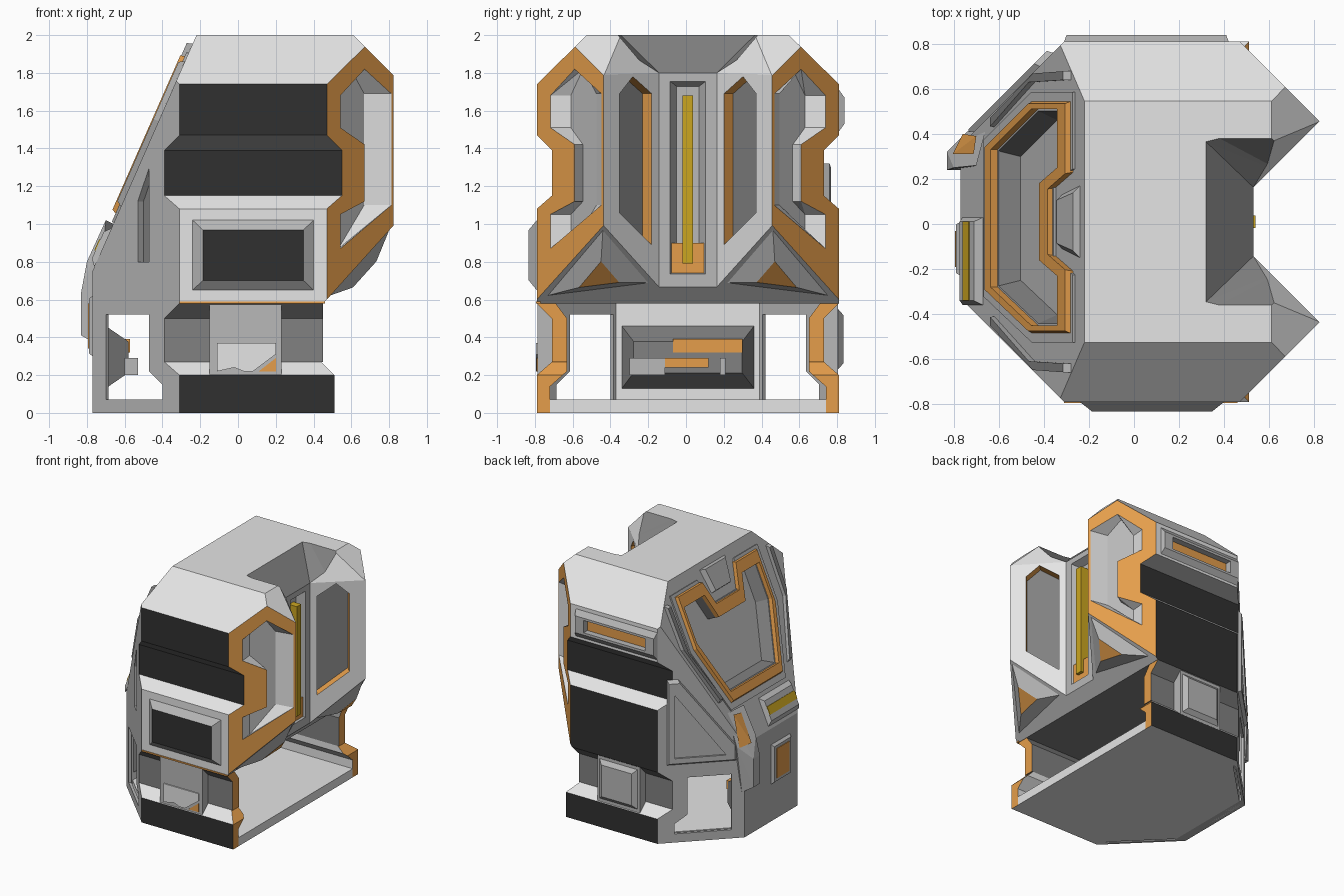
import bpy, bmesh
from mathutils import Vector as V

if "Cube" in bpy.data.objects:
    bpy.data.objects.remove(bpy.data.objects["Cube"])

# ---- colours: every object shares the same slot order ----
COLORS = {"light_grey": (.78, .78, .78), "mid_grey": (.48, .48, .48), "charcoal": (.03, .03, .03),
          "orange": (.78, .34, .07), "yellow": (.60, .38, .015), "steel_grey": (.22, .22, .22)}
MATS = []
for n, c in COLORS.items():
    m = bpy.data.materials.new(n)
    m.diffuse_color = (*c, 1)
    m.use_nodes = True
    m.node_tree.nodes["Principled BSDF"].inputs["Base Color"].default_value = m.diffuse_color
    MATS.append(m)
LIGHT, MID, BLACK, ORANGE, YELLOW, STEEL = range(6)
CY = .01  # the body is symmetric about this y


def finish(name, bm):
    bmesh.ops.recalc_face_normals(bm, faces=bm.faces)
    me = bpy.data.meshes.new(name)
    bm.to_mesh(me)
    bm.free()
    for m in MATS:
        me.materials.append(m)
    ob = bpy.data.objects.new(name, me)
    ob.location.y = CY
    bpy.context.collection.objects.link(ob)
    return ob


def panel(name, pts, vec, shrink=(1, 1, 1), side=LIGHT, cap=None):
    """Polygon extruded along vec, its far end scaled about the centre."""
    bm = bmesh.new()
    pts = [V(p) for p in pts]
    c = sum(pts, V()) / len(pts)
    a = [bm.verts.new(p) for p in pts]
    b = [bm.verts.new(c + (p - c) * V(shrink) + V(vec)) for p in pts]
    bm.faces.new(a).material_index = side
    bm.faces.new(b).material_index = side if cap is None else cap
    for i in range(len(a)):
        j = (i + 1) % len(a)
        bm.faces.new((a[i], a[j], b[j], b[i])).material_index = side
    return finish(name, bm)


def hull(name, pts, mat=LIGHT):
    bm = bmesh.new()
    for p in pts:
        bm.verts.new(p)
    bmesh.ops.convex_hull(bm, input=bm.verts)
    bmesh.ops.dissolve_limit(bm, angle_limit=.01, verts=bm.verts, edges=bm.edges)
    for f in bm.faces:
        f.material_index = mat
    return finish(name, bm)


def box(name, x0, x1, y0, y1, z0, z1, mat):
    return hull(name, [(x, y, z) for x in (x0, x1) for y in (y0, y1) for z in (z0, z1)], mat)


def paint(ob, rule):
    for f in ob.data.polygons:
        f.material_index = rule(f.normal, f.center)


def cut(cutter, *targets):
    for t in targets:
        md = t.modifiers.new("cut", 'BOOLEAN')
        md.operation, md.solver, md.object = 'DIFFERENCE', 'EXACT', cutter
        bpy.context.view_layer.objects.active = t
        bpy.ops.object.modifier_apply(modifier=md.name)
    bpy.data.objects.remove(cutter)


def trim(ob, planes):
    """Slice off everything in front of each (point, normal) plane."""
    bm = bmesh.new()
    bm.from_mesh(ob.data)
    for co, no in planes:
        r = bmesh.ops.bisect_plane(bm, geom=bm.verts[:] + bm.edges[:] + bm.faces[:], dist=1e-5,
                                   plane_co=co, plane_no=no, clear_outer=True)
        e = [g for g in r["geom_cut"] if isinstance(g, bmesh.types.BMEdge)]
        if e:
            bmesh.ops.edgeloop_fill(bm, edges=e)
    bmesh.ops.recalc_face_normals(bm, faces=bm.faces)
    bm.to_mesh(ob.data)
    bm.free()


def slope(x, y):      # sloped back plane
    return (x, y, .75 + (x + .77) * 2.273)


def under(x, y):      # underside of the front fins
    return (x, y, .6 + 1.11 * (x - .47))


SN, UN = V((-.915, 0, .403)), V((.743, 0, -.67))
S2 = (1, -1)
BACK_DIAGS = [((-.31, s * .8, 0), (-1, s, 0)) for s in S2]

# ---- upper body: side-grooved section, trimmed to plan and slopes ----
half = [(.535, 2), (.80, 1.74), (.80, 1.47), (.72, 1.39), (.72, 1.15), (.80, 1.08), (.80, .58)]
sect = half + [(-y, z) for y, z in reversed(half)]
body = panel("upper_body", [(-.95, y, z) for y, z in sect], (1.9, 0, 0))
trim(body, BACK_DIAGS + [((.47, s * .8, 0), (1, s, 0)) for s in S2] +
     [((-.77, 0, .75), (-1, 0, 0)), (slope(-.5, 0), SN), ((.61, 0, 2), (1, 0, 1)), (under(.5, 0), UN)])


def body_rule(n, c):
    if abs(n.y) > .95:
        if c.z > 1.45:
            return BLACK if n.y < 0 else LIGHT
        return BLACK if c.z > 1.12 or n.y > 0 else LIGHT
    if n.x > .5 and abs(n.y) > .5:
        return ORANGE
    if n.z < -.3:
        return STEEL if n.z < -.9 or abs(n.y) > .3 else MID
    return MID if n.x < -.3 else LIGHT


paint(body, body_rule)

# ---- front notch between the two fins: shaft, top wedge, lean of the fin tops ----
shaft = [(.53, .153, .3), (1, .623, .3), (.53, .153, 2.3), (1, .623, 2.3)]
wedge = [(.32, .355, 2), (.53, .153, 1.8), (.61, .355, 2), (.22, .455, 2.1), (.61, .455, 2.1), (.7, .2, 1.8)]
lean = [(.53, .153, 1.8), (.83, .453, 1.79), (.61, .355, 2), (1, .623, 1.79), (1, .45, 2.1)]
for pts in (shaft, wedge, lean):
    c = hull("notch_cutter", [(x, s * y, z) for x, y, z in pts for s in S2])
    paint(c, lambda n, p: LIGHT if abs(n.y) > .5 and abs(n.z) < .6 else MID if abs(n.z) < .3 else STEEL)
    cut(c, body)

# ---- fins: outer framed recess, inner slot, underside pyramid ----
opening = [(.73, 1.68), (.60, 1.82), (.458, 1.69), (.458, 1.10), (.73, .87), (.73, 1.05), (.60, 1.12), (.60, 1.42), (.73, 1.51)]
slot = [(.36, 1.06), (.36, 1.69), (.29, 1.78), (.19, 1.69), (.19, .89)]
for s in S2:
    cut(panel("recess_cutter", [(1.272 - y, s * y, z) for y, z in opening],
              (-.062, -s * .058, 0), (.5, .5, 1), LIGHT, MID), body)
    cut(panel("slot_cutter", [(y + .40, s * (y - .02), z) for y, z in slot],
              (-.07, s * .07, 0), side=ORANGE, cap=STEEL), body)
    panel("fin_underside", [under(x, s * y) for x, y in ((.49, .74), (.80, .45), (.55, .21))],
          UN * .06, (.4, .4, .4), MID, ORANGE)

# ---- centre column with lamp strip ----
cut(panel("column_cutter", [(.54, y, z) for y, z in ((-.10, .73), (.10, .73), (.10, 1.76), (-.10, 1.76))],
          (-.07, 0, 0), (1, .6, .94), MID, MID), body)
box("lamp_strip", .45, .54, -.028, .028, .79, 1.68, YELLOW)
box("column_foot", .46, .515, -.09, .09, .735, .90, ORANGE)

# ---- sloped rear hatch: base, orange frame, sunk floor ----
outer = [(-.64, .34), (-.44, .54), (-.27, .54), (-.27, .22), (-.35, .15),
         (-.35, -.15), (-.27, -.22), (-.27, -.50), (-.44, -.50), (-.64, -.31)]
inner = [(-.605, .32), (-.425, .50), (-.31, .50), (-.31, .24), (-.39, .17),
         (-.39, -.17), (-.31, -.24), (-.31, -.46), (-.425, -.46), (-.605, -.29)]
rp = [V(slope(x, y)) for x, y in outer]
ip = [V(slope(x, y)) for x, y in inner]
rc = sum(rp, V()) / len(rp)
base = panel("hatch_base", [rc + (p - rc) * 1.07 for p in rp], SN * .012, side=MID)
frame = panel("hatch_frame", rp, SN * .035, (.97, .97, .97), ORANGE)
cut(panel("frame_cutter", [p + SN * .05 for p in ip], SN * -.1, side=ORANGE), base, frame)
cut(panel("hatch_cutter", [p + SN * .02 for p in ip], SN * -.11, (.9, .9, .9), STEEL, MID), body)
rail = [(-.28, .63), (-.28, .67), (-.42, .66), (-.62, .46), (-.62, .42), (-.44, .62)]
for s in S2:
    panel("hatch_rail", [slope(x, s * y) for x, y in rail], SN * .03, (.95, .98, .95), MID, STEEL)
panel("hatch_top_block", [slope(x, y) for x, y in ((-.32, -.12), (-.32, .12), (-.24, .16), (-.24, -.16))],
      SN * .03, (.9, .8, .9), MID)

# ---- rear ledge lamp, corner spine, rear service panel ----
panel("rear_ledge", [slope(x, y) for x, y in ((-.76, -.37), (-.76, .02), (-.67, .02), (-.67, -.37))],
      SN * .03, (.7, .9, .7), MID)
panel("rear_lamp", [V(slope(x, y)) + SN * .03 for x, y in ((-.728, -.35), (-.728, 0), (-.702, 0), (-.702, -.35))],
      SN * .006, side=YELLOW)
hull("corner_spine", [(-.83, .23, .41), (-.83, .23, .64), (-.83, .31, .41), (-.83, .31, .64), (-.76, .23, .37),
                      (-.76, .36, .37), (-.80, .24, .80), (-.74, .40, .75), (-.70, .25, 1.02), (-.66, .40, 1.0)], MID)
hull("spine_tip", [(-.805, .30, .76), (-.76, .39, .74), (-.70, .38, .99), (-.712, .30, .98)], ORANGE)
panel("rear_panel", [(-.77, y, z) for y, z in ((-.24, .30), (0, .30), (0, .62), (-.24, .62))],
      (-.02, 0, 0), (1, .9, .9), MID)
panel("rear_panel_inset", [(-.79, y, z) for y, z in ((-.20, .34), (-.04, .34), (-.04, .58), (-.20, .58))],
      (-.005, 0, 0), side=ORANGE)

# ---- rear diagonal faces ----
cut(panel("diagonal_slot", [(x - .01, -1.12 - x, z) for x, z in ((-.47, .8), (-.53, .8), (-.53, 1.12), (-.47, 1.30))],
          (.04, .04, 0), side=MID, cap=STEEL), body)
tri = panel("diagonal_panel", [(x, 1.11 + x, z) for x, z in ((-.73, .63), (-.36, .63), (-.36, 1.32), (-.42, 1.32), (-.73, .75))],
            (-.018, .018, 0), (.94, .94, .94), MID)
cut(panel("diagonal_inset", [(x - .03, 1.14 + x, z) for x, z in ((-.67, .69), (-.40, .69), (-.40, 1.20))],
          (.022, -.022, 0), side=MID), tri)

# ---- side panels ----
sidepts = [(-.24, .65), (.40, .65), (.40, 1.02), (-.24, 1.02)]
panel("front_side_panel", [(x, -.80, z) for x, z in sidepts], (0, -.043, 0), (.83, 1, .72), MID, BLACK)
box("front_trim", -.31, .46, -.805, -.78, .578, .59, ORANGE)
vent = panel("vent_frame", [(x, .80, z) for x, z in ((-.31, 1.49), (.42, 1.49), (.42, 1.71), (-.31, 1.71))],
             (0, .03, 0), (.97, 1, .62), MID)
cut(panel("vent_cutter", [(x, .85, z) for x, z in ((-.22, 1.55), (.33, 1.55), (.33, 1.65), (-.22, 1.65))],
          (0, -.07, 0), side=MID, cap=ORANGE), vent, body)

# ---- base: floor, side walls ----
plan = [(.51, .73), (-.33, .73), (-.75, .31), (-.75, -.31), (-.33, -.73), (.51, -.73)]
panel("floor", [(x, y, 0) for x, y in plan], (0, 0, .07))
for s in S2:
    lo = panel("side_sill", [(-.9, s * y, z) for y, z in ((.80, 0), (.80, .2), (.72, .27), (.64, .27), (.64, .22), (.73, .14), (.73, 0))],
               (1.41, 0, 0))
    trim(lo, BACK_DIAGS + [((.51, 0, .2), (1, 0, 1))])
    paint(lo, lambda n, c: BLACK if abs(n.y) > .95 and abs(c.y) > .78 else ORANGE if n.x > .5 else MID if n.x < -.3 else LIGHT)
    up = panel("side_wall", [(-.9, s * y, z) for y, z in ((.72, .27), (.72, .5), (.80, .58), (.70, .58), (.64, .5), (.64, .27))],
               (1.35, 0, 0))
    trim(up, BACK_DIAGS)
    paint(up, lambda n, c: ORANGE if n.x > .5 else MID if n.x < -.3 else STEEL)
    hull("side_plate", [(x, s * y, z) for x in (-.15, .23) for y, z in ((.70, .2), (.795, .2), (.795, .58), (.70, .58))], MID)
    # diagonal rear window walls
    edge = [(-.77, 0), (-.31, 0), (-.31, .2), (-.39, .27), (-.39, .5), (-.31, .58), (-.77, .58)]
    wall = panel("rear_window_wall", [(x, s * (1.11 + x), z) for x, z in edge], (.015, -s * .015, 0), side=MID)
    hole = [(-.70, .07), (-.70, .52), (-.47, .52), (-.47, .22), (-.40, .15), (-.40, .07)]
    cut(panel("window_cutter", [(x - .05, s * (1.16 + x), z) for x, z in hole], (.12, -s * .12, 0), side=MID), wall)
panel("front_plate_detail", [(x, -.795, z) for x, z in ((-.11, .22), (-.02, .24), (.03, .22), (.08, .22), (.20, .31), (.20, .37), (-.11, .37))],
      (0, -.009, 0), side=LIGHT)
panel("front_plate_accent", [(x, -.795, z) for x, z in ((.11, .22), (.20, .22), (.20, .29))], (0, -.006, 0), side=ORANGE)
panel("rear_plate_detail", [(x, .795, z) for x, z in ((-.13, .23), (.21, .23), (.21, .55), (-.13, .55))],
      (0, .028, 0), (.8, 1, .8), MID)

# ---- rear wall and its inner console ----
wall = box("rear_wall", -.77, -.70, -.40, .40, 0, .6, MID)
trim(wall, BACK_DIAGS)
paint(wall, lambda n, c: LIGHT if n.x > .5 else MID)
panel("console", [(-.70, y, z) for y, z in ((-.35, .13), (.35, .13), (.35, .46), (-.35, .46))],
      (.12, 0, 0), (1, .82, .5), STEEL, STEEL)
box("console_bar", -.60, -.573, -.08, .29, .32, .39, ORANGE)
box("console_tray", -.60, -.535, -.17, .11, .24, .29, ORANGE)
for s in S2:
    box("console_foot", -.60, -.53, s * .20 - .03 - .08 * (s < 0), s * .20 - .08 * (s > 0) + .08, .20, .29, MID)
